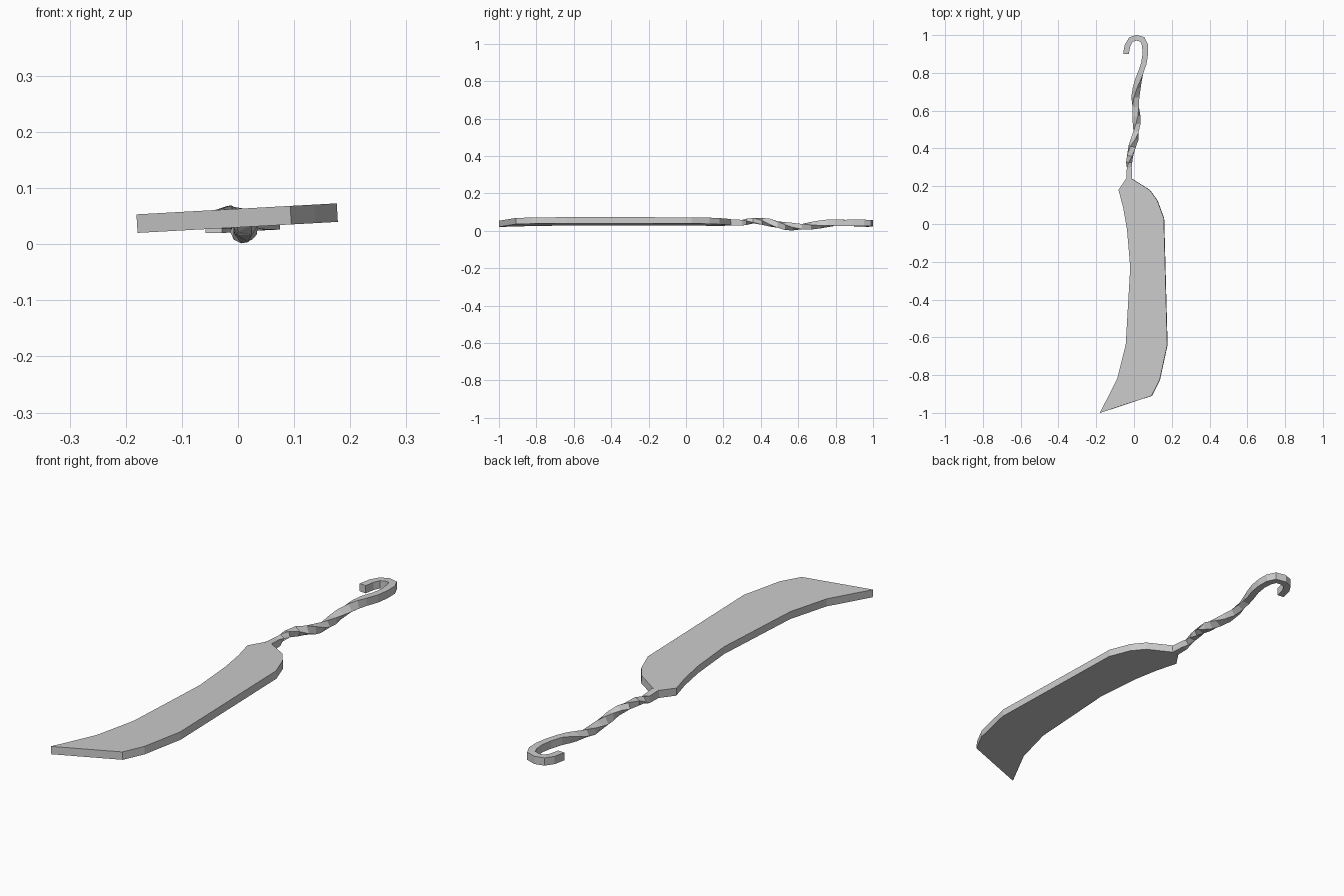
import bpy, bmesh, math
from mathutils import Vector, Matrix

if "Cube" in bpy.data.objects:
    bpy.data.objects.remove(bpy.data.objects["Cube"])


def finish(name, bm):
    bmesh.ops.recalc_face_normals(bm, faces=bm.faces)
    mesh = bpy.data.meshes.new(name)
    bm.to_mesh(mesh)
    bm.free()
    obj = bpy.data.objects.new(name, mesh)
    bpy.context.collection.objects.link(obj)
    return obj


# Blade: curved outline extruded as a slightly tilted flat slab
outline = [(-.04, .24), (-.08, .18), (-.055, .085), (-.035, -.03), (-.018, -.23),
           (-.042, -.64), (-.087, -.82), (-.179, -1.0), (.095, -.91), (.138, -.825),
           (.178, -.64), (.16, .03), (.125, .125), (.085, .18), (-.01, .24)]
bm = bmesh.new()
base = bm.faces.new([bm.verts.new((x, y, .03 + .055 * x)) for x, y in outline])
ext = bmesh.ops.extrude_face_region(bm, geom=[base])
top = [g for g in ext["geom"] if isinstance(g, bmesh.types.BMVert)]
bmesh.ops.translate(bm, verts=top, vec=(-.002, 0, .033))
finish("blade", bm)


def sweep(name, stations):
    """Sweep a rectangle along (x, y, z, width, height, twist degrees)."""
    bm = bmesh.new()
    pts = [Vector(s[:3]) for s in stations]
    rings = []
    for i, (p, s) in enumerate(zip(pts, stations)):
        a = (p - pts[i - 1]).normalized() if i else Vector((0, 1, 0))
        b = (pts[i + 1] - p).normalized() if i < len(pts) - 1 else Vector((0, -1, 0))
        tangent = (a + b).normalized()
        tangent.z = 0
        tangent.normalize()
        side = tangent.cross(Vector((0, 0, 1)))
        rot = Matrix.Rotation(math.radians(s[5]), 3, tangent)
        u, v = rot @ side * s[3] / 2, rot @ Vector((0, 0, 1)) * s[4] / 2
        rings.append([bm.verts.new(p + u * j + v * k)
                      for j, k in ((-1, -1), (1, -1), (1, 1), (-1, 1))])
    for r, q in zip(rings, rings[1:]):
        for k in range(4):
            bm.faces.new((r[k], r[(k + 1) % 4], q[(k + 1) % 4], q[k]))
    bm.faces.new(rings[0])
    bm.faces.new(rings[-1])
    return finish(name, bm)


# Handle: straight neck, one full helical twist, then a hook
W, H = .029, .033
neck = [(-.025, .238, .045, .03, .033, 0), (-.025, .30, .043, .026, .03, 0)]
twist = [(-.026, .325, .048, .022, .025, 35), (-.021, .36, .054, .024, .027, 75),
         (-.010, .41, .050, .026, .031, 115), (.004, .45, .043, .027, H, 150),
         (.011, .49, .033, .028, H, 180), (.014, .53, .025, .028, H, 210),
         (.013, .57, .022, .028, H, 240), (.009, .62, .022, .028, H, 270),
         (.007, .67, .027, .028, H, 300), (.014, .72, .034, .028, H, 325),
         (.023, .76, .040, W, H, 345), (.035, .80, .043, W, H, 360)]
hook_path = [(.052, .85), (.060, .90), (.058, .947), (.045, .977), (.013, .986),
             (-.016, .976), (-.034, .946), (-.043, .90)]
hook = [(x, y, .039 + .06 * x, W + (.003 if i > 1 else 0) - .002 * (i > 3), H, 360)
        for i, (x, y) in enumerate(hook_path)]
sweep("twisted_hook_handle", neck + twist + hook)
